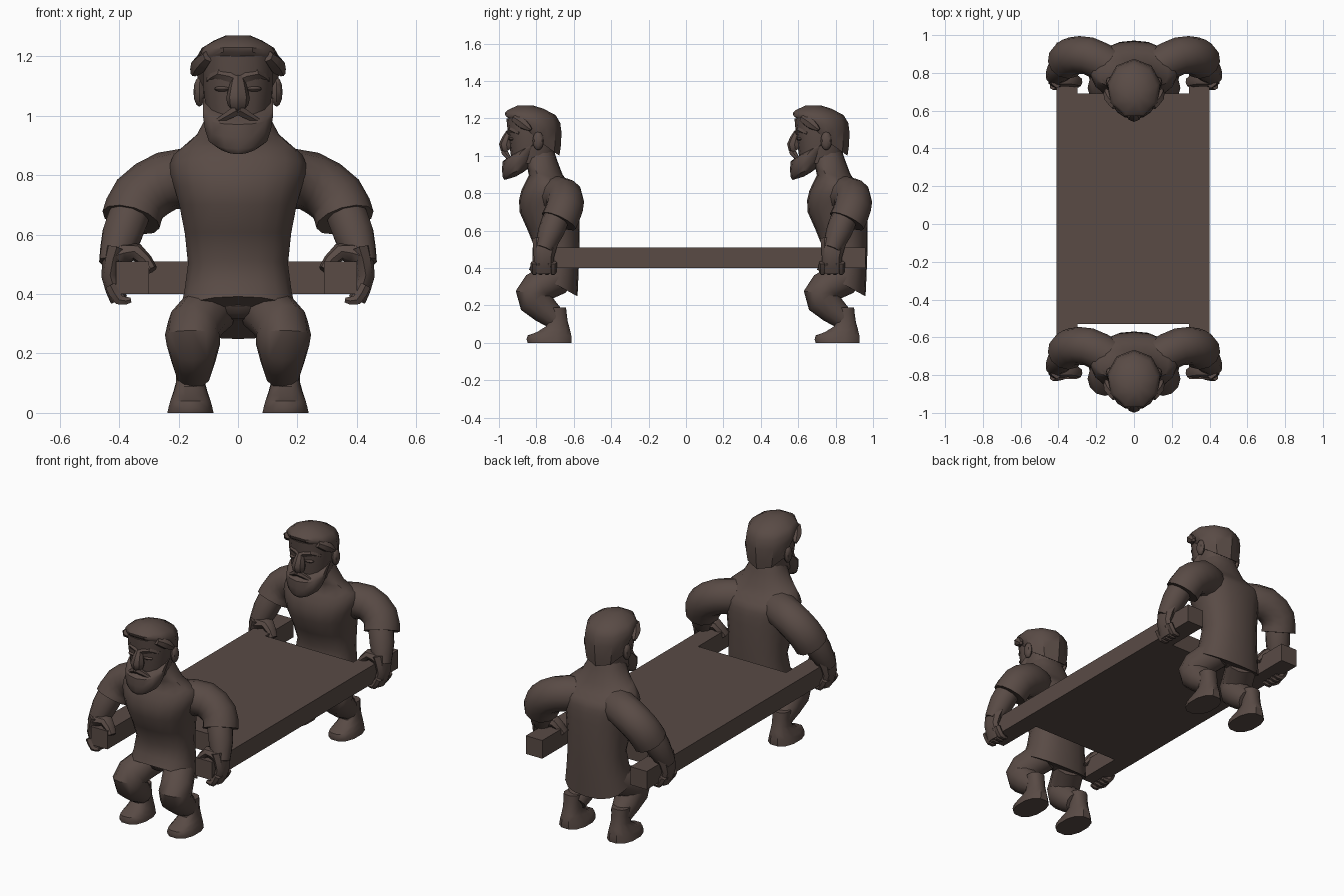
import bpy, bmesh
from math import sin, cos, tau, radians
from mathutils import Vector

cube = bpy.data.objects.get("Cube")
if cube:
    bpy.data.objects.remove(cube, do_unlink=True)

brown = bpy.data.materials.new("dark_brown")
brown.use_nodes = True
brown.diffuse_color = (.1, .07, .06, 1)
shader = brown.node_tree.nodes["Principled BSDF"]
shader.inputs["Base Color"].default_value = brown.diffuse_color

SIDEWAYS = Vector((1, 0, 0))
FORWARD = Vector((0, 1, 0))
CARRIER_DISTANCE = .77
carrier_parts = []


def finish(name, bm):
    """Turn a bmesh into a smooth object that keeps its sharp edges."""
    bmesh.ops.recalc_face_normals(bm, faces=bm.faces)
    mesh = bpy.data.meshes.new(name)
    bm.to_mesh(mesh)
    bm.free()
    mesh.shade_smooth()
    mesh.set_sharp_from_angle(angle=radians(40))
    mesh.materials.append(brown)
    obj = bpy.data.objects.new(name, mesh)
    bpy.context.scene.collection.objects.link(obj)
    return obj


def add_to_carrier(name, bm, mirror):
    part = finish(name, bm)
    if mirror:
        part.modifiers.new("mirror", "MIRROR")
    carrier_parts.append(part)


def skin(name, rings, mirror):
    """Join rings of points into a capped body part."""
    bm = bmesh.new()
    loops = [[bm.verts.new(point) for point in ring] for ring in rings]
    for lower, upper in zip(loops, loops[1:]):
        for i in range(len(lower)):
            bm.faces.new((lower[i - 1], lower[i], upper[i], upper[i - 1]))
    bm.faces.new(loops[0])
    bm.faces.new(loops[-1])
    add_to_carrier(name, bm, mirror)


def smooth(path):
    """Add a curved midpoint between neighbouring control points."""
    points = [Vector(p) for p in path]
    padded = [points[0]] + points + [points[-1]]
    result = []
    for before, start, end, after in zip(padded, padded[1:], padded[2:], padded[3:]):
        bulge = (start + end - before - after) / 16
        result += [start, (start + end) / 2 + bulge]
    return result + [points[-1]]


def loft(name, rings, x=0, sides=14, power=1, ruffle=0, mirror=False):
    """Level rings of (y, z, half width, half depth, tilt)."""
    def square_off(value):
        return abs(value) ** power * (1 if value > 0 else -1)

    def ring_points(y, z, width, depth, tilt):
        for i in range(sides):
            angle = tau * (i + .5) / sides
            swell = 1 + ruffle * (-1) ** i
            dy = swell * depth * square_off(sin(angle))
            yield x + swell * width * square_off(cos(angle)), y + dy, z + tilt * dy

    skin(name, [list(ring_points(*ring)) for ring in smooth(rings)], mirror)


def tube(name, path, ref=FORWARD, flat=1, sides=8, mirror=True):
    """Limb along (x, y, z, radius); flat widens it along ref."""
    path = smooth(path)
    centres = [Vector(p[:3]) for p in path]
    befores = centres[:1] + centres[:-1]
    afters = centres[1:] + centres[-1:]
    rings = []
    for centre, before, after, point in zip(centres, befores, afters, path):
        along = (after - before).normalized()
        u = (ref - along * ref.dot(along)).normalized()
        v = along.cross(u)
        angles = [tau * i / sides for i in range(sides)]
        rings.append([centre + point[3] * (u * flat * cos(a) + v * sin(a)) for a in angles])
    skin(name, rings, mirror)


def blob(name, centre, size, mirror=True):
    bm = bmesh.new()
    bmesh.ops.create_uvsphere(bm, u_segments=8, v_segments=6, radius=1)
    bmesh.ops.scale(bm, vec=size, verts=bm.verts)
    bmesh.ops.translate(bm, vec=centre, verts=bm.verts)
    add_to_carrier(name, bm, mirror)


def beam(name, left, right, front, back):
    """Box of stretcher thickness."""
    bm = bmesh.new()
    bmesh.ops.create_cube(bm, size=1)
    bmesh.ops.scale(bm, vec=(right - left, back - front, .11), verts=bm.verts)
    middle = ((left + right) / 2, (front + back) / 2, .455)
    bmesh.ops.translate(bm, vec=middle, verts=bm.verts)
    finish(name, bm)


# Stretcher
beam("right_rail", left=-.41, right=-.3, front=-.82, back=.96)
beam("left_rail", left=.29, right=.4, front=-.82, back=.96)
beam("stretcher_bed", left=-.3, right=.29, front=-.53, back=.69)

# Tunic with a lower hem at the back, chest and neck
loft("tunic", [
    (.06, .32, .2, .13, -.55),
    (.08, .5, .17, .12, -.1),
    (.04, .7, .2, .16, 0),
    (.04, .8, .23, .15, -.1),
    (.05, .86, .22, .12, -.3),
    (.01, .93, .14, .1, -.3),
    (-.02, 1.04, .09, .08, 0)], sides=18, power=.85)

# Head, beard and hair
loft("head", [
    (-.05, .96, .1, .11, 0),
    (-.05, 1.1, .12, .13, 0),
    (-.06, 1.2, .12, .13, 0)], power=.85)
loft("beard", [
    (-.17, .88, .04, .03, .3),
    (-.13, .92, .1, .08, .4),
    (-.11, 1, .12, .1, .3),
    (-.07, 1.05, .12, .08, .5)])
loft("hair", [
    (-.02, 1.08, .12, .11, -.7),
    (-.05, 1.17, .14, .15, -.3),
    (-.06, 1.23, .12, .13, -.1),
    (-.09, 1.27, .04, .04, 0)], sides=18, ruffle=.03)
tube("temple_lock", [
    (.1, -.15, 1.2, .02),
    (.13, -.1, 1.17, .03),
    (.15, -.06, 1.14, .01)], sides=6)
blob("ear", centre=(.13, -.02, 1.08), size=(.02, .03, .05))

# Facial features
tube("nose", [
    (0, -.17, 1.13, .02),
    (0, -.19, 1.06, .04),
    (0, -.18, 1.03, .03)], ref=SIDEWAYS, mirror=False)
tube("moustache", [
    (0, -.2, 1.02, .02),
    (.07, -.17, .98, .01)], sides=6)
tube("brow", [
    (0, -.17, 1.12, .02),
    (.06, -.16, 1.14, .02),
    (.1, -.12, 1.12, .01)], sides=6)
blob("eye", centre=(.05, -.16, 1.09), size=(.03, .02, .01))

# Arms with short sleeves
tube("sleeve", [
    (.14, .07, .79, .1),
    (.24, .12, .78, .1),
    (.33, .12, .72, .1),
    (.36, .09, .65, .1)], sides=12)
tube("forearm", [
    (.36, .08, .68, .07),
    (.39, .05, .6, .07),
    (.42, .01, .5, .05)], sides=10)

# Hands wrapped round the rails
tube("palm", [
    (.41, .02, .55, .04),
    (.43, .01, .46, .03),
    (.4, .01, .38, .03)], flat=1.8)
tube("thumb", [
    (.41, .01, .53, .04),
    (.34, 0, .54, .03),
    (.29, -.02, .48, .02)], flat=1.4)
for finger in range(4):
    y = finger / 30 - .04
    tube("finger", [
        (.43, y, .43, .02),
        (.4, y, .38, .02),
        (.36, y, .38, .01)], sides=6)

# Bent legs in baggy trousers
blob("trouser_seat", centre=(0, .08, .36), size=(.15, .1, .05), mirror=False)
tube("trouser_leg", [
    (.09, .09, .35, .09),
    (.15, -.03, .29, .09),
    (.15, -.04, .23, .09),
    (.15, .07, .13, .06)], ref=SIDEWAYS, sides=12)

# Boots
loft("boot", [
    (.04, 0, .08, .12, 0),
    (.04, .04, .07, .12, 0),
    (.08, .1, .05, .06, .2),
    (.08, .19, .05, .05, 0)], x=.16, sides=12, power=.85, mirror=True)

# Second carrier shares the same meshes
for part in carrier_parts:
    twin = part.copy()
    bpy.context.scene.collection.objects.link(twin)
    twin.name = "rear_" + part.name
    part.name = "front_" + part.name
    twin.location.y = CARRIER_DISTANCE
    part.location.y = -CARRIER_DISTANCE
